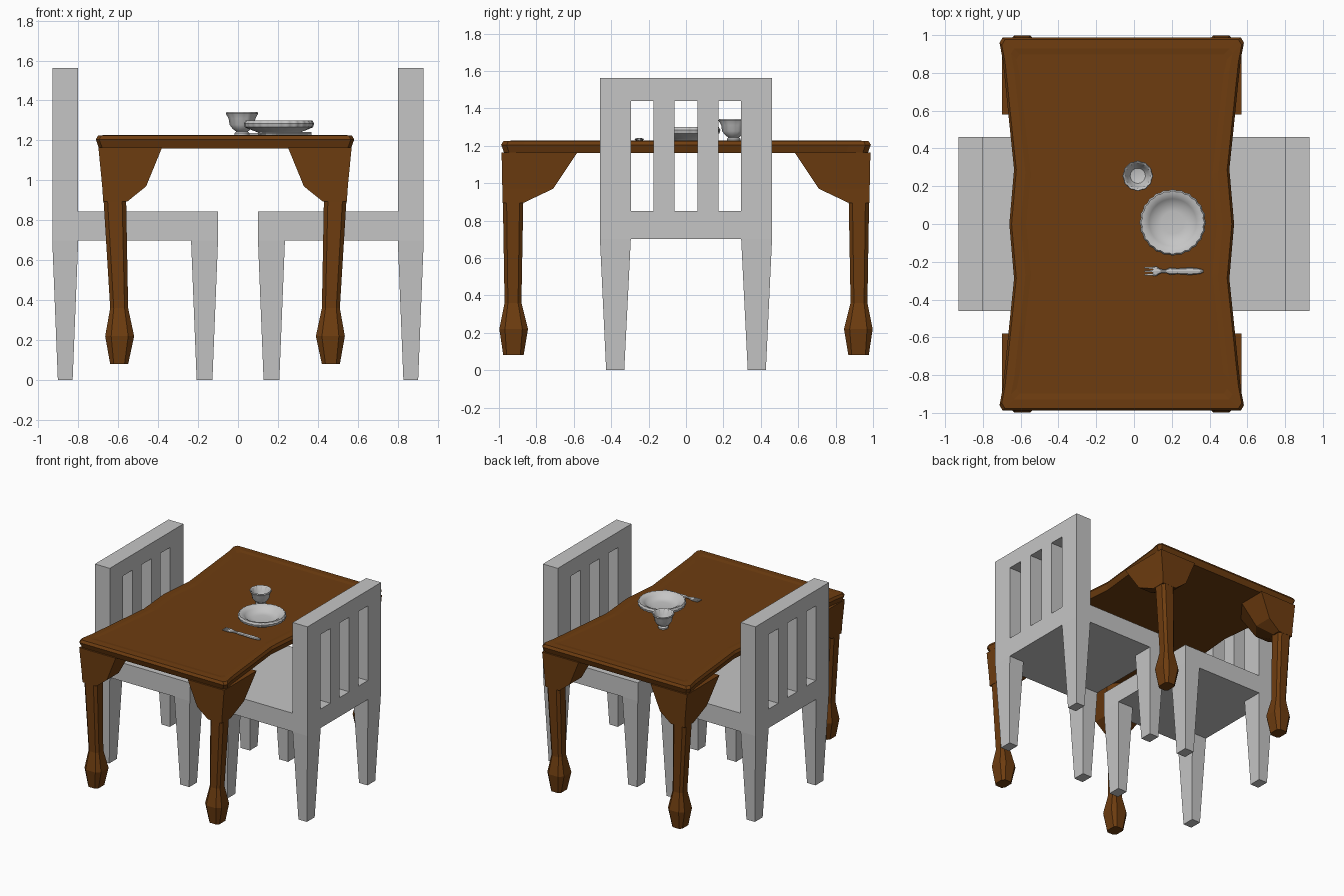
import bpy, bmesh, math

if "Cube" in bpy.data.objects:
    bpy.data.objects.remove(bpy.data.objects["Cube"])

TABLE_X = -0.065   # the table sits slightly left of the chairs' centre


def material(name, col):
    m = bpy.data.materials.new(name)
    m.diffuse_color = (*col, 1)
    m.use_nodes = True
    m.node_tree.nodes["Principled BSDF"].inputs["Base Color"].default_value = m.diffuse_color
    return m


WOOD = material("brown wood", (0.155, 0.046, 0.005))
GREY = material("light grey", (0.56, 0.56, 0.56))


def finish(bm, name, mat, smooth=None):
    bmesh.ops.recalc_face_normals(bm, faces=bm.faces)
    me = bpy.data.meshes.new(name)
    bm.to_mesh(me)
    bm.free()
    ob = bpy.data.objects.new(name, me)
    bpy.context.collection.objects.link(ob)
    me.materials.append(mat)
    if smooth:
        bpy.ops.object.select_all(action='DESELECT')
        ob.select_set(True)
        bpy.context.view_layer.objects.active = ob
        bpy.ops.object.shade_smooth_by_angle(angle=math.radians(smooth))
    return ob


def loft(bm, rings):
    """Skin equal-length rings of points and cap both ends."""
    rs = [[bm.verts.new(p) for p in r] for r in rings]
    n = len(rs[0])
    for a, b in zip(rs, rs[1:]):
        for i in range(n):
            j = (i + 1) % n
            bm.faces.new((a[i], a[j], b[j], b[i]))
    bm.faces.new(rs[0])
    bm.faces.new(rs[-1])


def rect(x0, x1, y0, y1, z):
    return [(x0, y0, z), (x1, y0, z), (x1, y1, z), (x0, y1, z)]


def lathe(name, cx, cy, profile, seg, lobes, smooth):
    """Revolve (radius, z, scallop) points; the first and last lie on the axis."""
    bm = bmesh.new()
    rings = []
    for r, z, amp in profile[1:-1]:
        ring = []
        for i in range(seg):
            t = 2 * math.pi * i / seg
            q = r + amp * math.cos(lobes * t)
            ring.append((cx + q * math.cos(t), cy + q * math.sin(t), z))
        rings.append(ring)
    loft(bm, rings)
    for f in [f for f in bm.faces if len(f.verts) == seg]:
        z = profile[0][1] if f.calc_center_median().z < profile[1][1] + 0.001 else profile[-1][1]
        for v in bmesh.ops.poke(bm, faces=[f])['verts']:
            v.co.z = z
    return finish(bm, name, GREY, smooth)


# ---------------------------------------------------------------- chairs
def chair(side, s):
    # seat
    bm = bmesh.new()
    loft(bm, [rect(s * 0.10, s * 0.80, -0.46, 0.46, z) for z in (0.70, 0.845)])
    finish(bm, side + "_chair_seat", GREY)

    # slatted back: a grid of cells with three openings, given thickness
    bm = bmesh.new()
    ys = [-0.46, -0.295, -0.175, -0.062, 0.062, 0.175, 0.295, 0.46]
    zs = [0.70, 0.85, 1.44, 1.563]
    g = [[bm.verts.new((s * 0.80, y, z)) for z in zs] for y in ys]
    for i in range(len(ys) - 1):
        for j in range(len(zs) - 1):
            if not (j == 1 and i in (1, 3, 5)):
                bm.faces.new((g[i][j], g[i + 1][j], g[i + 1][j + 1], g[i][j + 1]))
    res = bmesh.ops.extrude_face_region(bm, geom=bm.faces[:], use_keep_orig=True)
    for v in res['geom']:
        if isinstance(v, bmesh.types.BMVert):
            v.co.x = s * 0.93
    finish(bm, side + "_chair_back", GREY)

    # tapered legs
    bm = bmesh.new()
    for x0, x1 in ((0.10, 0.235), (0.80, 0.93)):
        for t in (-1, 1):
            loft(bm, [rect(s * (x0 + 0.028), s * (x1 - 0.028), t * 0.33, t * 0.427, 0),
                      rect(s * x0, s * x1, t * 0.295, t * 0.46, 0.70)])
    finish(bm, side + "_chair_legs", GREY)


chair("right", 1)
chair("left", -1)

# ---------------------------------------------------------------- table top
HALF = [(0, .595), (.29, .57), (.58, .60), (.73, .615), (.87, .63), (.96, .647), (.988, .63)]


def outline(inset, z):
    """Wavy-sided top outline, pulled in by inset."""
    right = [(w - inset, -y * (1 - inset / .988)) for y, w in HALF[:0:-1]]
    right += [(w - inset, y * (1 - inset / .988)) for y, w in HALF]
    pts = right + [(-u, v) for u, v in reversed(right)]
    return [(TABLE_X + u, v, z) for u, v in pts]


bm = bmesh.new()
loft(bm, [outline(0.016, 1.16), outline(0, 1.205), outline(0.012, 1.225),
          outline(0.06, 1.227), outline(0.09, 1.223)])
finish(bm, "table_top", WOOD)

# ---------------------------------------------------------------- table legs
# z, inner/outer x, inner/outer y, chamfer
LEG = [(.08, .485, .575, .868, .977, .018), (.22, .455, .60, .845, .998, .03),
       (.36, .485, .575, .88, .97, .018), (.90, .495, .608, .87, .979, .02),
       (.96, .50, .60, .88, .97, .02)]
BRACKET = [(.895, .488, .610, .868, .980), (.97, .395, .615, .71, .982),
           (1.165, .315, .634, .58, .986)]


def leg_ring(z, u0, u1, v0, v1, c):
    return [(u0 + c, v0, z), (u1 - c, v0, z), (u1, v0 + c, z), (u1, v1 - c, z),
            (u1 - c, v1, z), (u0 + c, v1, z), (u0, v1 - c, z), (u0, v0 + c, z)]


def bracket_ring(z, u0, u1, v0, v1):
    um, vm = u0 + (u1 - u0) * .45, v0 + (v1 - v0) * .45
    return [(u1, v1, z), (u0, v1, z), (u0, vm, z), (um, v0, z), (u1, v0, z)]


for sx, xn in ((-1, "left"), (1, "right")):
    for sy, yn in ((-1, "front"), (1, "back")):
        def place(ring):
            return [(TABLE_X + sx * u, sy * v, z) for u, v, z in ring]
        bm = bmesh.new()
        loft(bm, [place(leg_ring(*r)) for r in LEG])
        finish(bm, f"table_leg_{yn}_{xn}", WOOD)
        bm = bmesh.new()
        loft(bm, [place(bracket_ring(*r)) for r in BRACKET])
        finish(bm, f"table_bracket_{yn}_{xn}", WOOD)

# ---------------------------------------------------------------- tableware
lathe("plate", 0.205, 0.008,
      [(0, 1.226, 0), (.085, 1.224, 0), (.095, 1.236, 0), (.145, 1.255, 0),
       (.168, 1.266, .003), (.173, 1.284, .003), (.165, 1.299, .003), (.148, 1.296, 0),
       (.125, 1.282, 0), (.105, 1.262, 0), (.06, 1.256, 0), (0, 1.256, 0)], 96, 24, 40)

lathe("cup", 0.02, 0.255,
      [(0, 1.225, 0), (.036, 1.224, 0), (.037, 1.236, 0), (.029, 1.245, 0),
       (.045, 1.256, 0), (.061, 1.278, .001), (.066, 1.31, .001), (.079, 1.334, .002),
       (.076, 1.342, .002), (.067, 1.336, 0), (.056, 1.30, 0), (.04, 1.275, 0),
       (0, 1.266, 0)], 48, 12, 40)

# fork: rounded handle with a flared head and three tines
FORK_Y, FORK_Z = -0.25, 1.234
bm = bmesh.new()
rings = []
for x, w in [(.367, .006), (.35, .014), (.30, .02), (.23, .015), (.19, .019),
             (.17, .009), (.14, .011), (.12, .024), (.10, .025)]:
    rings.append([(x, FORK_Y + w * math.cos(k * math.pi / 4),
                   FORK_Z + .008 * math.sin(k * math.pi / 4)) for k in range(8)])
loft(bm, rings)
for d in (-.018, 0, .018):
    y = FORK_Y + d
    loft(bm, [[(x, y - w, FORK_Z - .004), (x, y + w, FORK_Z - .004),
               (x, y + w, FORK_Z + .004), (x, y - w, FORK_Z + .004)]
              for x, w in ((.11, .006), (.055, .004))])
finish(bm, "fork", GREY)
